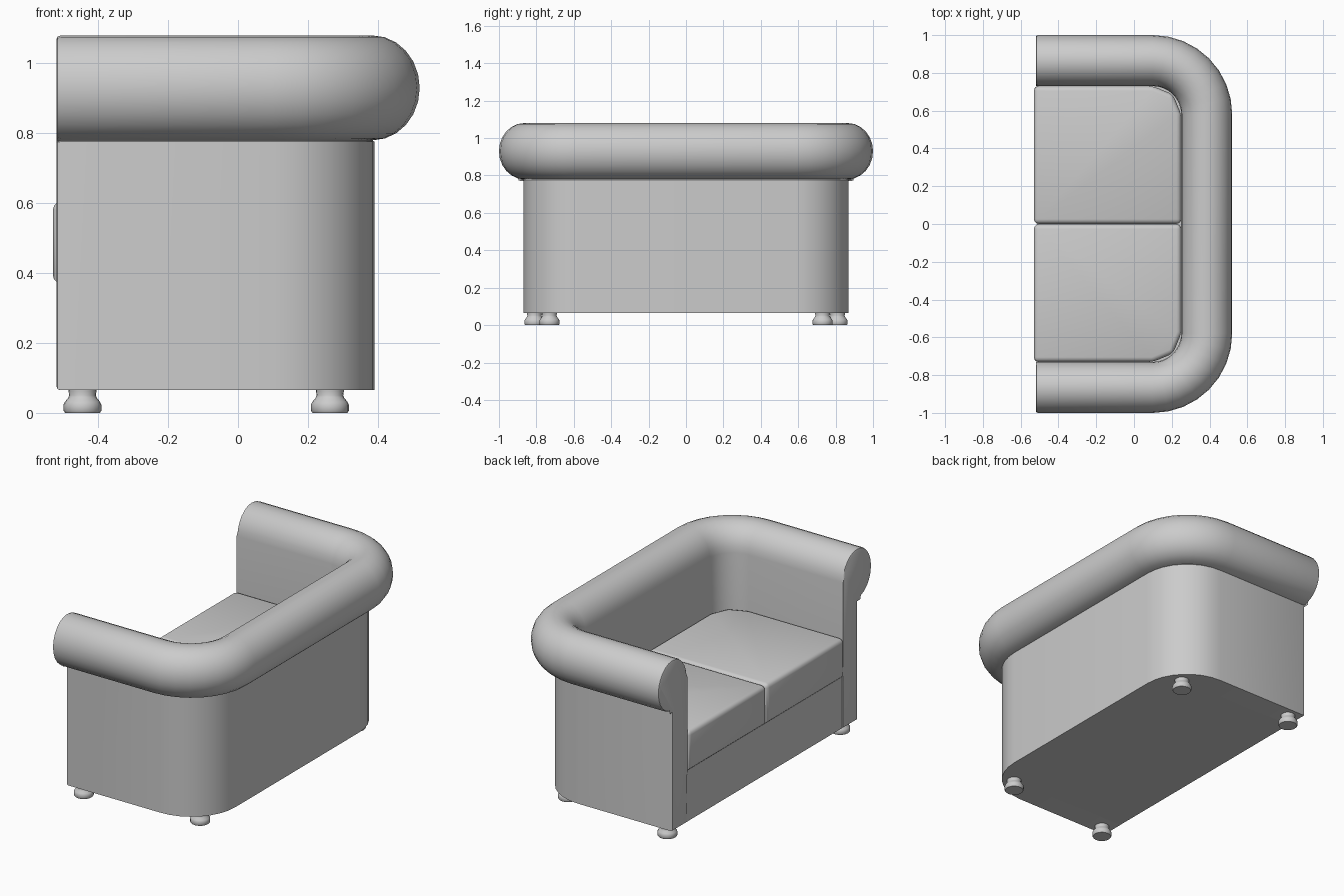
import bpy, bmesh, math

cube = bpy.data.objects.get("Cube")
if cube:
    bpy.data.objects.remove(cube, do_unlink=True)

fabric = bpy.data.materials.new("light grey fabric")
fabric.use_nodes = True
GREY = (0.6, 0.6, 0.6, 1)
fabric.diffuse_color = GREY
fabric.node_tree.nodes["Principled BSDF"].inputs["Base Color"].default_value = GREY

FRONT, FLOOR, SEAT = -0.52, 0.065, 0.385
CX, CY, INNER = 0.10, 0.58, 0.15      # corner centre and inner wall radius
WALL, ROLL, ROLL_Z = 0.14, 0.135, 0.93


def finish(bm, name, angle=40):
    bmesh.ops.recalc_face_normals(bm, faces=bm.faces)
    mesh = bpy.data.meshes.new(name)
    bm.to_mesh(mesh)
    bm.free()
    mesh.materials.append(fabric)
    obj = bpy.data.objects.new(name, mesh)
    bpy.context.collection.objects.link(obj)
    bpy.ops.object.select_all(action='DESELECT')
    obj.select_set(True)
    bpy.context.view_layer.objects.active = obj
    bpy.ops.object.shade_smooth_by_angle(angle=math.radians(angle))
    return obj


def path(offset, front, steps):
    """U-shaped outline around the seat at a distance from the inner wall."""
    r = INNER + offset
    half = [(front, CY + r)]
    for i in range(steps + 1):
        a = math.radians(90 - 90 * i / steps)
        half.append((CX + r * math.cos(a), CY + r * math.sin(a)))
    return half + [(x, -y) for x, y in reversed(half)]


def prism(bm, outline, z0, z1):
    low = [bm.verts.new((x, y, z0)) for x, y in outline]
    high = [bm.verts.new((x, y, z1)) for x, y in outline]
    bm.faces.new(low)
    bm.faces.new(high)
    for i in range(len(low)):
        j = (i + 1) % len(low)
        bm.faces.new((low[i], low[j], high[j], high[i]))


# Arms and back: one rolled wall section swept around the seat
section = [(0, FLOOR), (0, SEAT)]
for i in range(19):
    a = math.radians(180 - 270 * i / 18)
    section.append((ROLL + ROLL * math.cos(a), ROLL_Z + 0.15 * math.sin(a)))
section += [(WALL, 0.776), (WALL, FLOOR)]

bm = bmesh.new()
rails = [[bm.verts.new((x, y, z)) for x, y in path(d, FRONT, 8)] for d, z in section]
for i, rail in enumerate(rails):
    following = rails[(i + 1) % len(rails)]
    for k in range(len(rail) - 1):
        bm.faces.new((rail[k], rail[k + 1], following[k + 1], following[k]))
caps = [bm.faces.new([rail[k] for rail in rails]) for k in (0, -1)]
rim = [e for cap in caps for e in cap.edges]
bmesh.ops.bevel(bm, geom=rim, offset=0.012, segments=2, profile=0.5, affect='EDGES')
finish(bm, "arms_and_back")

# Seat base with a slightly recessed front panel
bm = bmesh.new()
prism(bm, path(0.005, FRONT + 0.008, 8), FLOOR, SEAT)
finish(bm, "seat_base")

# Two soft seat cushions
for side, name in ((1, "right_cushion"), (-1, "left_cushion")):
    bm = bmesh.new()
    outline = [(x, y * side) for x, y in path(0, -0.53, 2) if y > 0]
    outline += [(CX + INNER, 0.001 * side), (-0.53, 0.001 * side)]
    prism(bm, outline, SEAT - 0.015, 0.605)
    soft = [e for e in bm.edges
            if max(v.co.z for v in e.verts) > 0.6 or all(v.co.x < FRONT for v in e.verts)]
    bmesh.ops.bevel(bm, geom=soft, offset=0.025, segments=3, profile=0.5, affect='EDGES')
    finish(bm, name, 50)

# Turned feet
foot = [(0, 0), (0.05, 0), (0.054, 0.006), (0.054, 0.024), (0.05, 0.032),
        (0.041, 0.043), (0.038, 0.05), (0.04, 0.062), (0.04, 0.07), (0, 0.07)]
for x, y, place in ((-0.445, 0.81, "front"), (0.263, 0.73, "back")):
    for side, hand in ((1, "right"), (-1, "left")):
        bm = bmesh.new()
        verts = [bm.verts.new((r, 0, z)) for r, z in foot]
        edges = [bm.edges.new(pair) for pair in zip(verts, verts[1:])]
        bmesh.ops.spin(bm, geom=verts + edges, cent=(0, 0, 0), axis=(0, 0, 1),
                       angle=math.tau, steps=20)
        bmesh.ops.remove_doubles(bm, verts=bm.verts, dist=0.0005)
        obj = finish(bm, f"{place}_{hand}_foot", 50)
        obj.location = (x, y * side, 0)
